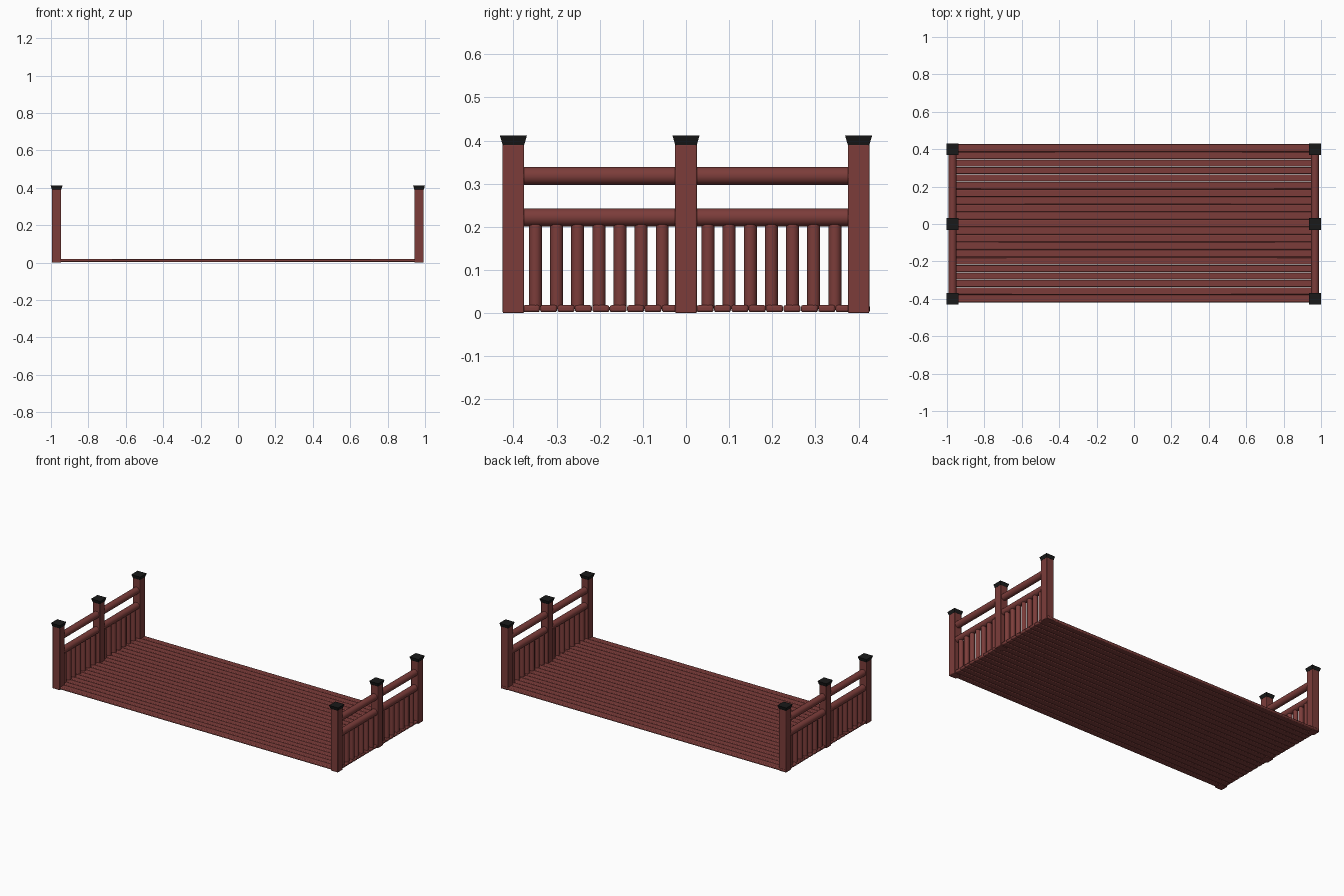
import bpy, math
from mathutils import Vector

if "Cube" in bpy.data.objects:
    bpy.data.objects.remove(bpy.data.objects["Cube"])


def material(name, rgb):
    m = bpy.data.materials.new(name)
    m.diffuse_color = (*rgb, 1)
    m.use_nodes = True
    m.node_tree.nodes["Principled BSDF"].inputs["Base Color"].default_value = m.diffuse_color
    return m


WOOD = material("red_wood", (0.2, 0.046, 0.042))
DARK = material("dark_metal", (0.01, 0.01, 0.01))


def finish(ob, name, mat, bevel=0, segments=2):
    ob.name = name
    ob.data.materials.append(mat)
    if bevel:
        mod = ob.modifiers.new("rounded_edges", 'BEVEL')
        mod.width, mod.segments = bevel, segments
        mod.limit_method = 'ANGLE'
    bpy.ops.object.shade_smooth_by_angle(angle=math.radians(35))
    return ob


def box(name, lo, hi, mat, bevel=0, segments=2):
    lo, hi = Vector(lo), Vector(hi)
    bpy.ops.mesh.primitive_cube_add(size=1, location=(lo + hi) / 2)
    ob = bpy.context.object
    ob.scale = hi - lo
    bpy.ops.object.transform_apply(location=False, rotation=False, scale=True)
    return finish(ob, name, mat, bevel, segments)


def rod(name, centre, radius, length, mat, along_y=False, bevel=0):
    bpy.ops.mesh.primitive_cylinder_add(
        vertices=20, radius=radius, depth=length, location=centre,
        rotation=(math.pi / 2 if along_y else 0, 0, 0))
    return finish(bpy.context.object, name, mat, bevel)


# Deck boards
COUNT, Y0, Y1 = 21, -0.419, 0.427
pitch = (Y1 - Y0) / COUNT
for i in range(COUNT):
    y = Y0 + i * pitch
    box(f"deck_board_{i}", (-0.99, y + 0.0004, 0.002),
        (0.987, y + pitch - 0.0004, 0.0185), WOOD, 0.005)

for side, x in (("left", -0.97), ("right", 0.968)):
    # Posts with flared caps
    for j, y in enumerate((-0.4, 0, 0.4)):
        box(f"{side}_post_{j}", (x - 0.025, y - 0.025, 0),
            (x + 0.025, y + 0.025, 0.392), WOOD, 0.003)
        bpy.ops.mesh.primitive_cone_add(
            vertices=4, radius1=0.025 * math.sqrt(2), radius2=0.0315 * math.sqrt(2),
            depth=0.022, location=(x, y, 0.401), rotation=(0, 0, math.pi / 4))
        finish(bpy.context.object, f"{side}_post_cap_{j}", DARK)

    for half, sign in (("front", -1), ("back", 1)):
        # Two round rails between neighbouring posts
        for level, z in (("lower", 0.222), ("upper", 0.318)):
            rod(f"{side}_{half}_{level}_rail", (x, sign * 0.2, z), 0.021, 0.36,
                WOOD, along_y=True)
        # Round balusters below the lower rail
        for k in range(7):
            y = sign * 0.2 - 0.002 + (k - 3) * 0.049
            rod(f"{side}_{half}_baluster_{k}", (x, y, 0.108), 0.015, 0.196,
                WOOD, bevel=0.003)
